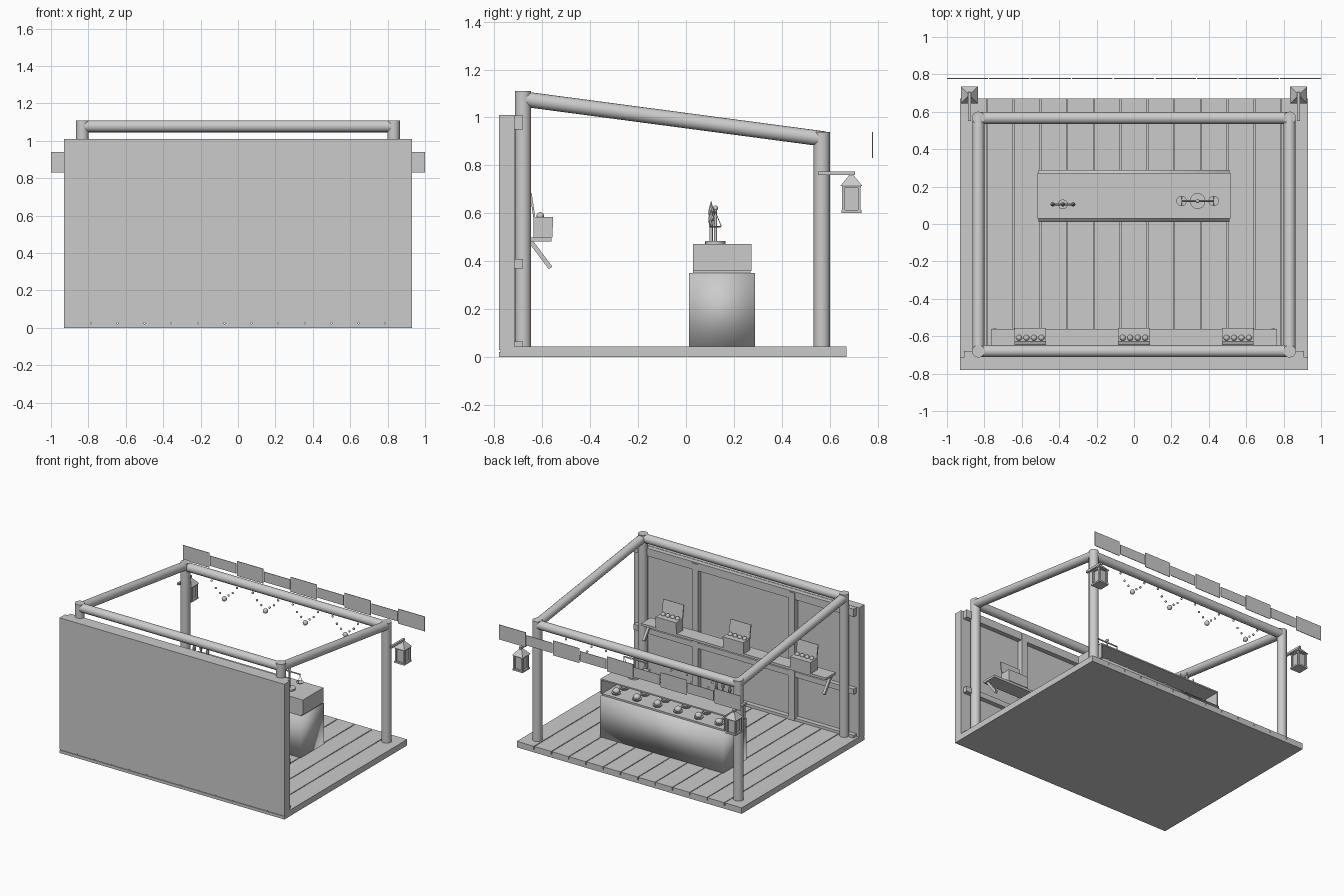
import bpy, bmesh, math
from mathutils import Vector

if "Cube" in bpy.data.objects:
    bpy.data.objects.remove(bpy.data.objects["Cube"])


def finish(bm, name, smooth=False):
    bmesh.ops.recalc_face_normals(bm, faces=bm.faces)
    me = bpy.data.meshes.new(name)
    bm.to_mesh(me)
    bm.free()
    ob = bpy.data.objects.new(name, me)
    bpy.context.collection.objects.link(ob)
    if smooth:
        bpy.ops.object.select_all(action='DESELECT')
        ob.select_set(True)
        bpy.context.view_layer.objects.active = ob
        bpy.ops.object.shade_smooth_by_angle(angle=math.radians(40))
    return ob


def box(name, x0, x1, y0, y1, z0, z1):
    bm = bmesh.new()
    bmesh.ops.create_cube(bm, size=1)
    for v in bm.verts:
        v.co = Vector(((x0 + x1) / 2 + v.co.x * (x1 - x0),
                       (y0 + y1) / 2 + v.co.y * (y1 - y0),
                       (z0 + z1) / 2 + v.co.z * (z1 - z0)))
    return finish(bm, name)


def rod(name, a, b, r, r2=None, n=16, spin=0):
    a, b = Vector(a), Vector(b)
    d = b - a
    bm = bmesh.new()
    bmesh.ops.create_cone(bm, cap_ends=True, segments=n, radius1=r,
                          radius2=r if r2 is None else r2, depth=d.length)
    q = d.to_track_quat('Z', 'Y')
    for v in bm.verts:
        c, s = math.cos(spin), math.sin(spin)
        p = Vector((v.co.x * c - v.co.y * s, v.co.x * s + v.co.y * c, v.co.z))
        v.co = (a + b) / 2 + q @ p
    return finish(bm, name, n > 6)


def ball(name, p, r, sx=1, sy=1, sz=1):
    bm = bmesh.new()
    bmesh.ops.create_uvsphere(bm, u_segments=12, v_segments=8, radius=r)
    for v in bm.verts:
        v.co = Vector(p) + Vector((v.co.x * sx, v.co.y * sy, v.co.z * sz))
    return finish(bm, name, True)


def prism(name, prof, x0, x1):
    # y-z profile extruded along x
    bm = bmesh.new()
    f = bm.faces.new([bm.verts.new((x0, y, z)) for y, z in prof])
    g = bmesh.ops.extrude_face_region(bm, geom=[f])['geom']
    for v in g:
        if isinstance(v, bmesh.types.BMVert):
            v.co.x = x1
    return finish(bm, name)


# Floor: base plate and planks
box("floor_base", -.93, .93, -.78, .67, 0, .022)
N = 13
w = 1.86 / N
for i in range(N):
    x = -.93 + i * w
    box("floor_plank", x + .003 * (i > 0), x + w - .003 * (i < N - 1), -.775, .67, .022, .045)

# Wall with rails and battens
box("wall_panel", -.93, .93, -.78, -.715, .03, 1.01)
for z0, z1 in ((.95, 1.008), (.37, .41), (.03, .065)):
    box("wall_rail", -.91, .91, -.716, -.68, z0, z1)
for x in (-.4, .4):
    box("wall_batten", x - .025, x + .025, -.716, -.675, .045, 1.0)

# Post and beam frame
PX = .832
for s in (-1, 1):
    rod("front_post", (s * PX, -.68, .045), (s * PX, -.68, 1.11), .034)
    rod("rear_post", (s * PX, .567, .045), (s * PX, .567, .94), .034)
    rod("side_beam", (s * PX, -.68, 1.077), (s * PX, .58, .91), .032)
rod("front_beam", (-PX, -.68, 1.078), (PX, -.68, 1.078), .032)
rod("rear_beam", (-PX, .567, .907), (PX, .567, .907), .032)

# Valance flaps
for i in range(9):
    x = -1 + i * 2 / 9
    z0, z1 = (.83, .94) if i % 2 == 0 else (.845, .92)
    box("valance_flap", x + .003 * (i > 0), x + 2 / 9 - .003 * (i < 8), .776, .78, z0, z1)

# Counter and open-backed display case
counter = box("counter_body", -.51, .51, .012, .288, .045, .35)
for p in counter.data.polygons:
    p.use_smooth = True
box("case_bottom", -.505, .505, .03, .27, .35, .362)
box("case_top", -.515, .515, .03, .273, .462, .472)
box("case_front", -.515, .515, .03, .038, .36, .465)
for s in (-1, 1):
    box("case_side", s * .511 - .004, s * .511 + .004, .03, .273, .36, .465)
for row in (.12, .215):
    for i in range(6):
        x = -.425 + i * .17
        rod("case_dish", (x, row, .362), (x, row, .374), .028, .034, 10)
        ball("case_ware", (x, row, .385), .026, 1, 1, .8)

# Balance scale on the counter
X, Y = .34, .123
rod("scale_base", (X, Y, .472), (X, Y, .484), .042, n=20)
rod("scale_post", (X, Y, .484), (X, Y, .62), .006, n=10)
rod("scale_beam", (X - .086, Y, .605), (X + .086, Y, .605), .005, n=8)
ball("scale_finial", (X, Y, .622), .011)
for s in (-1, 1):
    px = X + s * .086
    rod("scale_pan", (px, Y, .54), (px, Y, .548), .02, .028, 16)
    for t in (-1, 1):
        rod("scale_cord", (px, Y + t * .024, .547), (px, Y, .605), .0015, n=6)

# Branched candle stand on the counter
X, Y = -.38, .105
rod("stand_base", (X, Y, .472), (X, Y, .482), .026)
rod("stand_post", (X, Y, .48), (X, Y, .585), .007, n=10)
rod("stand_arm", (X - .055, Y, .55), (X + .055, Y, .55), .005, n=8)
for dx in (-.055, 0, .055):
    z = .58 if dx == 0 else .55
    rod("candle", (X + dx, Y, z), (X + dx, Y, z + .03), .009, .012, 8)
    rod("flame", (X + dx, Y, z + .03), (X + dx, Y, z + .073), .012, 0, 8)

# Wall shelf with braces
box("shelf", -.765, .765, -.675, -.562, .483, .5)
for s in (-1, 1):
    rod("shelf_brace", (s * .745, -.65, .485), (s * .745, -.565, .372), .013, n=4, spin=math.pi / 4)

# Open boxes with four round wares each
for x in (-.555, 0, .555):
    prism("ware_box", [(-.637, .5), (-.557, .5), (-.555, .585), (-.637, .585)], x - .085, x + .085)
    prism("box_lid", [(-.637, .58), (-.629, .583), (-.644, .685), (-.652, .682)], x - .085, x + .085)
    for i in range(4):
        ball("box_ware", (x - .06 + i * .04, -.608, .589), .016)

# Hanging lanterns on the rear posts
for s in (-1, 1):
    X, Y = s * .88, .69
    box("lantern_arm", X - .008, X + .008, .55, .705, .759, .775)
    rod("lantern_roof", (X, Y, .715), (X, Y, .76), .064, .012, 4, math.pi / 4)
    box("lantern_rim", X - .04, X + .04, Y - .04, Y + .04, .707, .717)
    box("lantern_base", X - .042, X + .042, Y - .042, Y + .042, .602, .614)
    box("lantern_glass", X - .028, X + .028, Y - .028, Y + .028, .614, .708)
    for a in (-1, 1):
        for b in (-1, 1):
            cx, cy = X + a * .033, Y + b * .033
            box("lantern_bar", cx - .006, cx + .006, cy - .006, cy + .006, .612, .71)

# Bead garlands below the rear beam
for c in (-.51, -.17, .16, .49):
    for d in (-.105, -.07, -.035, .035, .07, .105):
        ball("garland_bead", (c + d, .567, .775 + 7.5 * d * d), .008)
    ball("garland_pendant", (c, .567, .75), .018)
